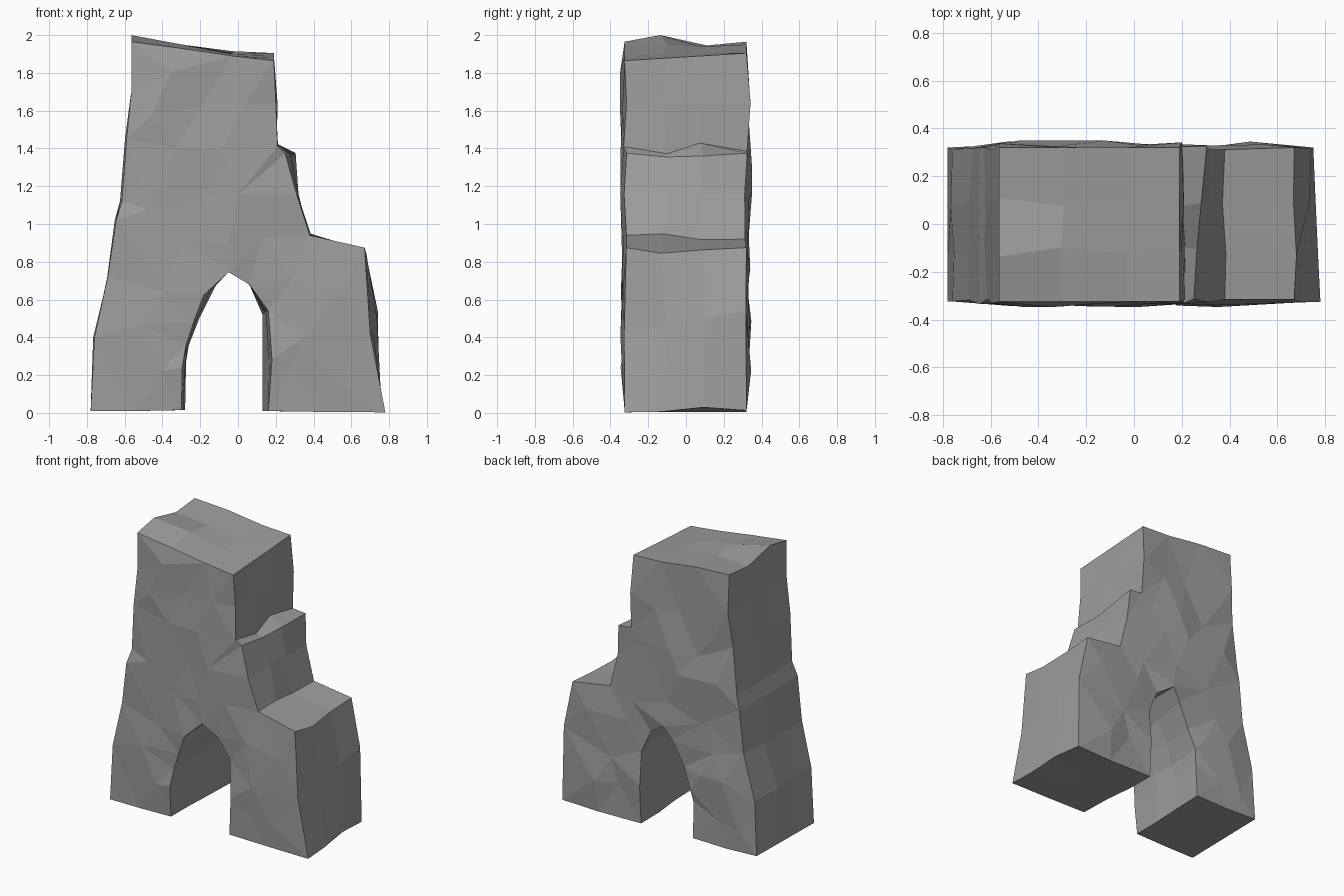
import bpy, bmesh, random
from mathutils import Vector
from mathutils.geometry import delaunay_2d_cdt

if "Cube" in bpy.data.objects:
    bpy.data.objects.remove(bpy.data.objects["Cube"])

random.seed(7)

# Front outline (x, z), clockwise from the left foot
PROFILE = [
    (-.78, .01), (-.76, .40), (-.69, .72), (-.645, 1.02), (-.615, 1.12),
    (-.59, 1.45), (-.565, 1.70), (-.565, 1.965),                  # left flank
    (-.30, 1.93), (-.03, 1.89), (.19, 1.865),                     # crest
    (.20, 1.64), (.21, 1.41), (.25, 1.375), (.31, 1.16),          # upper step
    (.38, .94), (.67, .875), (.70, .42), (.78, .003),             # lower step
    (.47, .005), (.16, .01), (.18, .28), (.16, .54), (.06, .68),  # right leg
    (-.05, .745), (-.18, .625), (-.235, .48), (-.275, .36),
    (-.295, .24), (-.30, .015), (-.54, .01)]                      # arch, left leg

# Outline changes at the back: index -> (dx, dz)
BACK = {0: (0, .01), 2: (.015, 0), 4: (-.01, 0), 8: (0, .02), 9: (0, .025),
        10: (0, .04), 12: (-.005, -.025), 13: (.055, 0), 14: (.01, 0),
        15: (0, -.02), 17: (.04, .12), 18: (-.03, .01), 20: (-.03, 0),
        21: (-.05, 0), 22: (-.03, -.02), 24: (-.01, .015), 25: (.06, .045),
        26: (.03, .02), 27: (.015, 0), 28: (.02, .03), 29: (.02, 0)}
# Uneven heights of the ledges along the depth: index -> (dz, dz)
LEDGE = {7: (.035, -.02), 8: (.015, -.005), 12: (-.03, .035), 13: (-.02, -.015),
         15: (.015, -.01), 16: (-.03, -.012), 18: (0, .02)}
DEPTHS = [-.325, -.11, .09, .32]


def slice_points(k):
    """One outline across the depth, blended from front to back."""
    t = k / (len(DEPTHS) - 1)
    pts = []
    for i, (x, z) in enumerate(PROFILE):
        dx, dz = BACK.get(i, (0, 0))
        x, z = x + dx * t, z + dz * t
        y = DEPTHS[k]
        if k in (1, 2):
            z += LEDGE.get(i, (0, 0))[k - 1]
            if i not in (0, 7, 10, 18):
                x += random.uniform(-.01, .01)
            y += random.uniform(-.03, .03)
        elif .1 < z < 1.8:
            y += random.uniform(-.012, .022) * (-1 if k == 0 else 1)
        pts.append(Vector((x, y, z)))
    return pts


def inner_points():
    """Loose grid of points on the rock face, kept clear of the outline."""
    pts = []
    for row in range(8):
        for col in range(7):
            x = -.68 + col * .24 + (row % 2) * .12 + random.uniform(-.05, .05)
            z = .2 + row * .23 + random.uniform(-.06, .06)
            inside, near = False, 9
            for (ax, az), (bx, bz) in zip(PROFILE, PROFILE[1:] + PROFILE[:1]):
                if (az > z) != (bz > z) and x < ax + (z - az) * (bx - ax) / (bz - az):
                    inside = not inside
                a, d = Vector((ax, az)), Vector((bx - ax, bz - az))
                p = Vector((x, z))
                s = max(0, min(1, (p - a).dot(d) / d.length_squared))
                near = min(near, (p - a - d * s).length)
            if inside and near > .1:
                pts.append(Vector((x, z)))
    return pts


bm = bmesh.new()
n = len(PROFILE)
rings = [[bm.verts.new(p) for p in slice_points(k)] for k in range(len(DEPTHS))]

# Flanks, ledges and arch tunnel
for a, b in zip(rings, rings[1:]):
    for i in range(n):
        j = (i + 1) % n
        bm.faces.new((a[i], a[j], b[j], b[i]))

# Chiselled front and back faces
for ring, side in ((rings[0], -1), (rings[-1], 1)):
    flat = [Vector((v.co.x, v.co.z)) for v in ring] + inner_points()
    edges = [(i, (i + 1) % n) for i in range(n)]
    out, _, tris, origin, _, _ = delaunay_2d_cdt(flat, edges, [], 1, 1e-5)
    verts = []
    for p, src in zip(out, origin):
        if src and src[0] < n:
            verts.append(ring[src[0]])
        else:
            y = side * (.332 + random.uniform(-.014, .018))
            verts.append(bm.verts.new((p.x, y, p.y)))
    for tri in tris:
        bm.faces.new([verts[i] for i in tri])

bmesh.ops.recalc_face_normals(bm, faces=bm.faces)
mesh = bpy.data.meshes.new("rock_arch")
bm.to_mesh(mesh)
bm.free()
rock = bpy.data.objects.new("rock_arch", mesh)
bpy.context.collection.objects.link(rock)

# Dark grey stone
stone = bpy.data.materials.new("dark_stone")
stone.diffuse_color = (.34, .34, .34, 1)
stone.use_nodes = True
stone.node_tree.nodes["Principled BSDF"].inputs["Base Color"].default_value = stone.diffuse_color
mesh.materials.append(stone)
